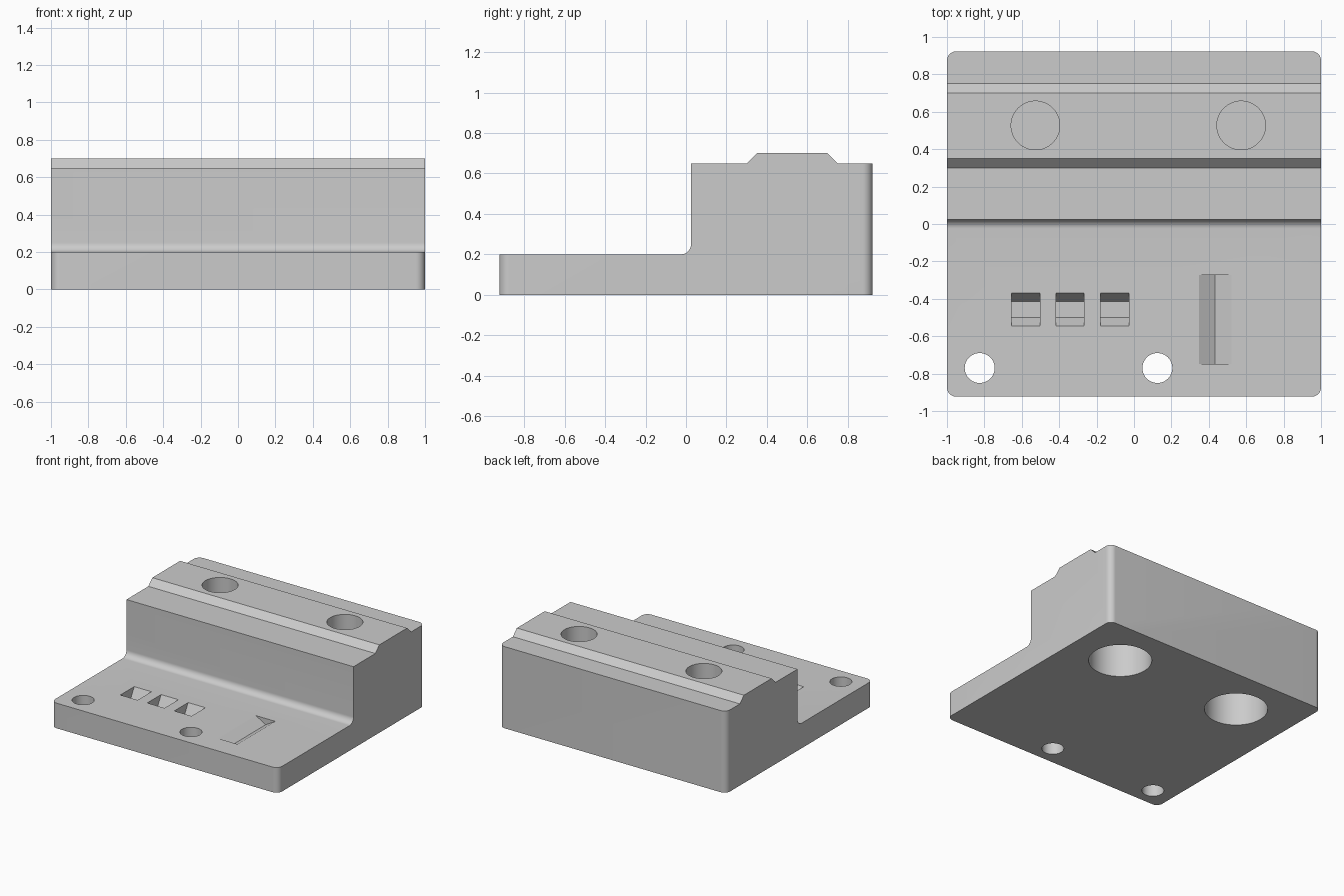
import bpy, bmesh, math
from mathutils import Matrix, Vector

if "Cube" in bpy.data.objects:
    bpy.data.objects.remove(bpy.data.objects["Cube"], do_unlink=True)

grey = bpy.data.materials.new("plain grey")
grey.use_nodes = True
colour = (0.6, 0.6, 0.6, 1)
grey.diffuse_color = colour
grey.node_tree.nodes["Principled BSDF"].inputs["Base Color"].default_value = colour


def prism(name, points, start, depth, axis):
    """Extrude a 2D outline: axis X takes (y, z), Y takes (x, z), Z takes (x, y)."""
    place = {"X": lambda a, b, t: (t, a, b),
             "Y": lambda a, b, t: (a, t, b),
             "Z": lambda a, b, t: (a, b, t)}[axis]
    bm = bmesh.new()
    face = bm.faces.new([bm.verts.new(place(a, b, start)) for a, b in points])
    out = bmesh.ops.extrude_face_region(bm, geom=[face])
    moved = [v for v in out["geom"] if isinstance(v, bmesh.types.BMVert)]
    bmesh.ops.translate(bm, verts=moved, vec=Vector(place(0, 0, depth)))
    bmesh.ops.recalc_face_normals(bm, faces=bm.faces)
    mesh = bpy.data.meshes.new(name)
    bm.to_mesh(mesh)
    bm.free()
    mesh.materials.append(grey)
    obj = bpy.data.objects.new(name, mesh)
    bpy.context.collection.objects.link(obj)
    return obj


def arc(cx, cy, r, a0, a1, n):
    angles = [math.radians(a0 + (a1 - a0) * i / n) for i in range(n + 1)]
    return [(cx + r * math.cos(a), cy + r * math.sin(a)) for a in angles]


def cylinder(name, x, y, r, z0, z1):
    return prism(name, arc(x, y, r, 0, 360, 64)[:-1], z0, z1 - z0, "Z")


# Stepped body with a filleted inner corner and a raised, chamfered rail
W, D = 1.0, 0.923
profile = [(-D, 0), (D, 0), (D, 0.65), (0.75, 0.65), (0.70, 0.70),
           (0.35, 0.70), (0.30, 0.65), (0.025, 0.65)]
profile += arc(-0.025, 0.25, 0.05, 0, -90, 12) + [(-D, 0.2)]
body = prism("stepped_block", profile, -W, 2 * W, "X")

# Rounded vertical corners
R = 0.05
outline = []
for sx, sy, a in ((1, 1, 0), (-1, 1, 90), (-1, -1, 180), (1, -1, 270)):
    outline += arc(sx * (W - R), sy * (D - R), R, a, a + 90, 10)
rounded = prism("rounded_outline_helper", outline, -0.1, 1, "Z")

cutters = []
# Small through holes in the front plate
for x in (-0.825, 0.125):
    cutters.append(cylinder("small_hole_cutter", x, -0.77, 0.08, -0.1, 0.3))
# Wide bores from below and narrower holes from the top, with a thin web between
for x in (-0.527, 0.573):
    cutters.append(cylinder("lower_bore_cutter", x, 0.527, 0.23, -0.1, 0.4))
    cutters.append(cylinder("upper_hole_cutter", x, 0.527, 0.13, 0.41, 0.8))
# Three tapered pockets
pocket = [(-0.545, 0.2), (-0.5, 0.12), (-0.415, 0.12), (-0.37, 0.2),
          (-0.37, 0.25), (-0.545, 0.25)]
for x in (-0.655, -0.418, -0.18):
    cutters.append(prism("pocket_cutter", pocket, x, 0.152, "X"))
# Long V groove
groove = [(0.348, 0.2), (0.434, 0.15), (0.52, 0.2), (0.52, 0.25), (0.348, 0.25)]
cutters.append(prism("groove_cutter", groove, -0.748, 0.476, "Y"))

# Apply the cuts and remove the helpers
for helper, operation in [(rounded, "INTERSECT")] + [(c, "DIFFERENCE") for c in cutters]:
    helper.hide_render = True
    mod = body.modifiers.new("cut", "BOOLEAN")
    mod.operation = operation
    mod.solver = "EXACT"
    mod.object = helper
bpy.context.view_layer.update()
graph = bpy.context.evaluated_depsgraph_get()
result = bpy.data.meshes.new_from_object(body.evaluated_get(graph))
body.modifiers.clear()
body.data = result
for helper in [rounded] + cutters:
    bpy.data.objects.remove(helper, do_unlink=True)

# Smooth the curved surfaces, keep the edges sharp
bpy.ops.object.select_all(action="DESELECT")
body.select_set(True)
bpy.context.view_layer.objects.active = body
bpy.ops.object.shade_smooth_by_angle(angle=math.radians(20))
